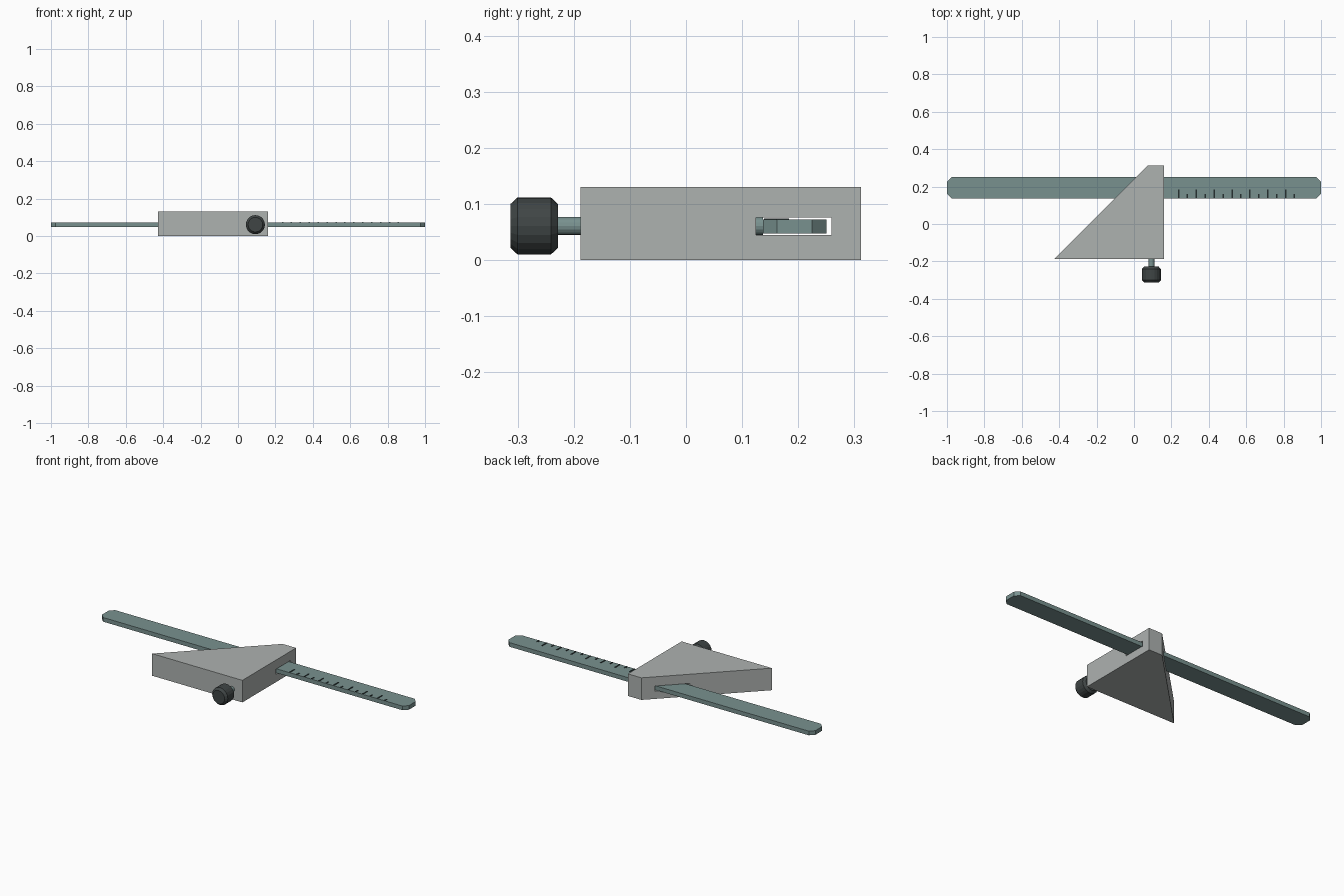
import bpy, bmesh, math

if "Cube" in bpy.data.objects:
    bpy.data.objects.remove(bpy.data.objects["Cube"])


def material(name, rgb):
    m = bpy.data.materials.new(name)
    m.diffuse_color = (*rgb, 1)
    m.use_nodes = True
    m.node_tree.nodes["Principled BSDF"].inputs["Base Color"].default_value = m.diffuse_color
    return m


GREY = material("cast grey", (0.42, 0.445, 0.435))
STEEL = material("blue grey steel", (0.19, 0.285, 0.275))
DARK = material("dark knob", (0.05, 0.06, 0.06))
BLACK = material("mark dark", (0.018, 0.028, 0.028))


def add_object(name, bm, mat):
    bmesh.ops.recalc_face_normals(bm, faces=bm.faces)
    mesh = bpy.data.meshes.new(name)
    bm.to_mesh(mesh)
    bm.free()
    ob = bpy.data.objects.new(name, mesh)
    bpy.context.collection.objects.link(ob)
    if mat:
        mesh.materials.append(mat)
    return ob


def prism(name, outline, z0, z1, mat):
    """Extrude a flat xy outline from z0 to z1."""
    bm = bmesh.new()
    face = bm.faces.new([bm.verts.new((x, y, z0)) for x, y in outline])
    ext = bmesh.ops.extrude_face_region(bm, geom=[face])["geom"]
    for v in ext:
        if isinstance(v, bmesh.types.BMVert):
            v.co.z = z1
    return add_object(name, bm, mat)


def rect(x0, x1, y0, y1):
    return [(x0, y0), (x1, y0), (x1, y1), (x0, y1)]


def turned_y(name, profile, x, z, sides, mat):
    """Closed turned part along y; profile holds (y, radius) pairs."""
    bm = bmesh.new()
    rings = []
    for y, r in profile:
        rings.append([bm.verts.new((x + r * math.cos(2 * math.pi * i / sides), y,
                                    z + r * math.sin(2 * math.pi * i / sides)))
                      for i in range(sides)])
    for a, b in zip(rings, rings[1:]):
        for i in range(sides):
            j = (i + 1) % sides
            bm.faces.new((a[i], a[j], b[j], b[i]))
    bm.faces.new(rings[0])
    bm.faces.new(rings[-1])
    return add_object(name, bm, mat)


# Square head with a 45 degree side and a through slot for the rule
head = prism("square_head", [(-0.428, -0.188), (0.16, -0.188), (0.16, 0.312), (0.072, 0.312)],
             0, 0.13, GREY)
cutter = prism("slot_cutter", rect(-0.8, 0.8, 0.125, 0.259), 0.045, 0.076, None)
cutter.hide_render = True
cutter.hide_viewport = True
slot = head.modifiers.new("slot", 'BOOLEAN')
slot.operation = 'DIFFERENCE'
slot.solver = 'EXACT'
slot.object = cutter

# Sliding rule with clipped corners
C, Y0, Y1 = 0.025, 0.137, 0.25
TOP = 0.0725
prism("rule_blade", [(-1 + C, Y0), (1 - C, Y0), (1, Y0 + C), (1, Y1 - C),
                     (1 - C, Y1), (-1 + C, Y1), (-1, Y1 - C), (-1, Y0 + C)],
      0.048, TOP, STEEL)

# Alternating long and short graduation marks
for i in range(14):
    x = 0.238 + i * 0.0477
    length = 0.047 if i % 2 == 0 else 0.024
    prism(f"rule_mark_{i + 1}", rect(x - 0.004, x + 0.004, Y0 + 0.002, Y0 + length),
          TOP - 0.001, TOP + 0.002, BLACK)

# Clamp screw and its knob
SX, SZ = 0.093, 0.061
screw = turned_y("clamp_screw", [(-0.24, 0.016), (Y0, 0.016)], SX, SZ, 16, STEEL)
knob = turned_y("clamp_knob", [(-0.313, 0.039), (-0.3, 0.051), (-0.241, 0.051), (-0.228, 0.039)],
                SX, SZ, 20, DARK)
